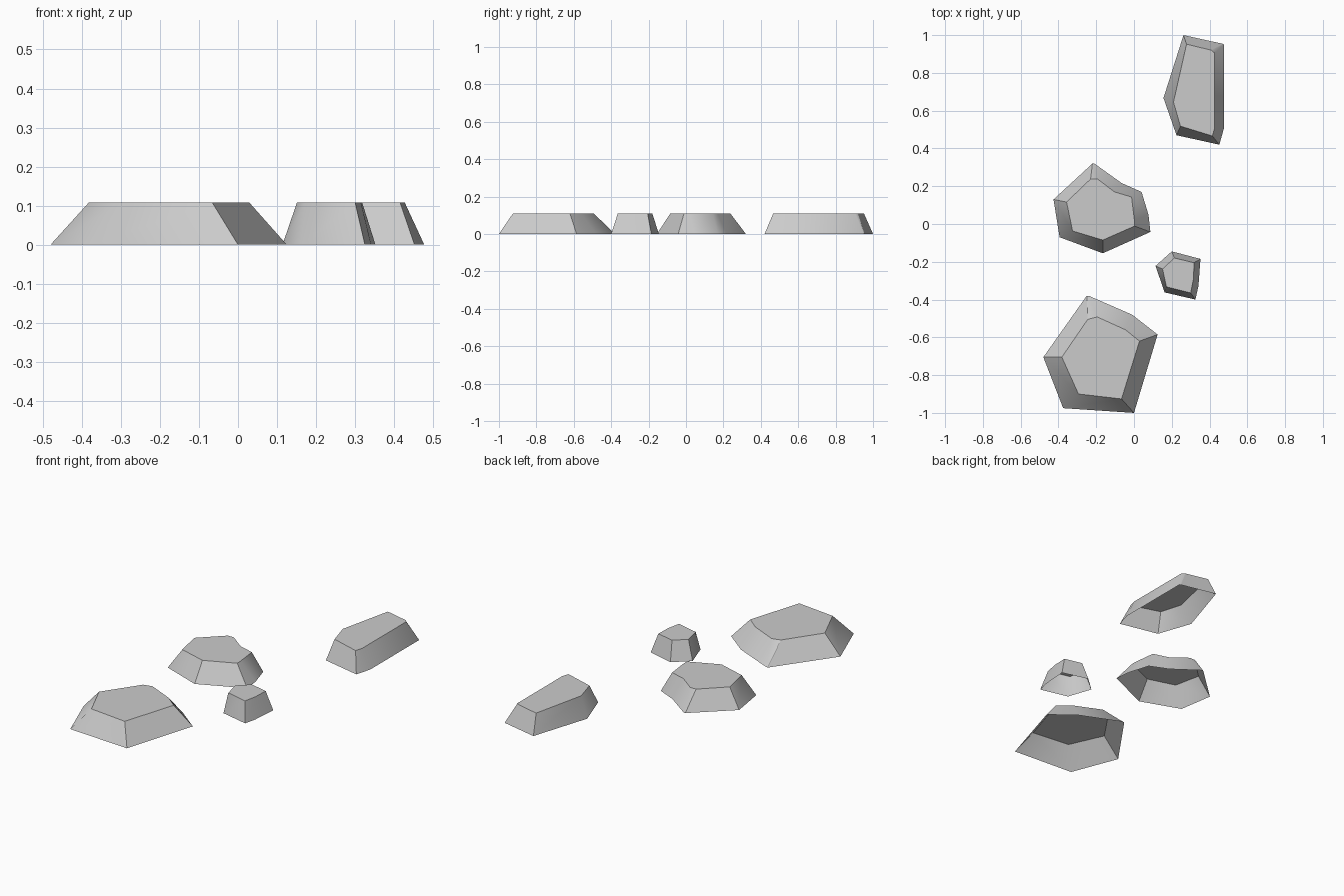
import bpy
import bmesh

default_cube = bpy.data.objects.get("Cube")
if default_cube:
    bpy.data.objects.remove(default_cube, do_unlink=True)

HEIGHT = 0.108

# One flat grey for every stone
stone_grey = bpy.data.materials.new("stone grey")
stone_grey.use_nodes = True
colour = (0.6, 0.6, 0.6, 1.0)
stone_grey.diffuse_color = colour
shader = next(n for n in stone_grey.node_tree.nodes if n.type == "BSDF_PRINCIPLED")
shader.inputs["Base Color"].default_value = colour
shader.inputs["Roughness"].default_value = 0.8


def make_stone(name, foot, rim, soft_corners):
    """Open-bottomed stone: sloped sides from the foot outline (clockwise)
    up to the rim outline, closed by a flat top."""
    bm = bmesh.new()
    low = [bm.verts.new((x, y, 0)) for x, y in foot]
    high = [bm.verts.new((x, y, HEIGHT)) for x, y in rim]
    count = len(low)
    for i in range(count):
        j = (i + 1) % count
        bm.faces.new((low[j], low[i], high[i], high[j]))
    bm.faces.new(list(reversed(high)))

    # Crisp edges everywhere except the gently rounded corners
    for face in bm.faces:
        face.smooth = True
    for edge in bm.edges:
        edge.smooth = False
    for i in soft_corners:
        bm.edges.get((low[i], high[i])).smooth = True

    mesh = bpy.data.meshes.new(name)
    bm.to_mesh(mesh)
    bm.free()
    mesh.materials.append(stone_grey)
    stone = bpy.data.objects.new(name, mesh)
    bpy.context.collection.objects.link(stone)
    return stone


# Large stone at the front
make_stone(
    "front_stone",
    foot=[(-.25, -.38), (-.24, -.38), (-.01, -.48), (.125, -.585),
          (0, -1), (-.375, -.975), (-.48, -.705)],
    rim=[(-.245, -.505), (-.195, -.492), (-.045, -.56), (.029, -.62),
         (-.066, -.926), (-.294, -.9), (-.382, -.705)],
    soft_corners=(1, 2, 5))

# Rounded stone in the middle
make_stone(
    "middle_stone",
    foot=[(-.22, .32), (-.21, .32), (-.066, .217), (.04, .17), (.077, .048),
          (.087, -.042), (-.165, -.155), (-.394, -.07), (-.426, .13)],
    rim=[(-.23, .238), (-.193, .238), (-.103, .17), (-.013, .143), (.002, .02),
         (.003, -.011), (-.165, -.085), (-.325, -.037), (-.357, .116)],
    soft_corners=(1, 2, 3, 4, 7))

# Small stone beside it
make_stone(
    "small_stone",
    foot=[(.2, -.145), (.352, -.185), (.341, -.33),
          (.325, -.4), (.162, -.362), (.114, -.222)],
    rim=[(.214, -.18), (.318, -.205), (.315, -.29),
         (.3, -.365), (.172, -.333), (.151, -.238)],
    soft_corners=(2, 4))

# Long stone at the back
make_stone(
    "back_stone",
    foot=[(.262, 1), (.47, .954), (.477, .95), (.477, .51),
          (.452, .42), (.225, .47), (.156, .667)],
    rim=[(.278, .952), (.41, .92), (.427, .905), (.427, .508),
         (.415, .466), (.246, .518), (.209, .645)],
    soft_corners=(2, 3, 6))
